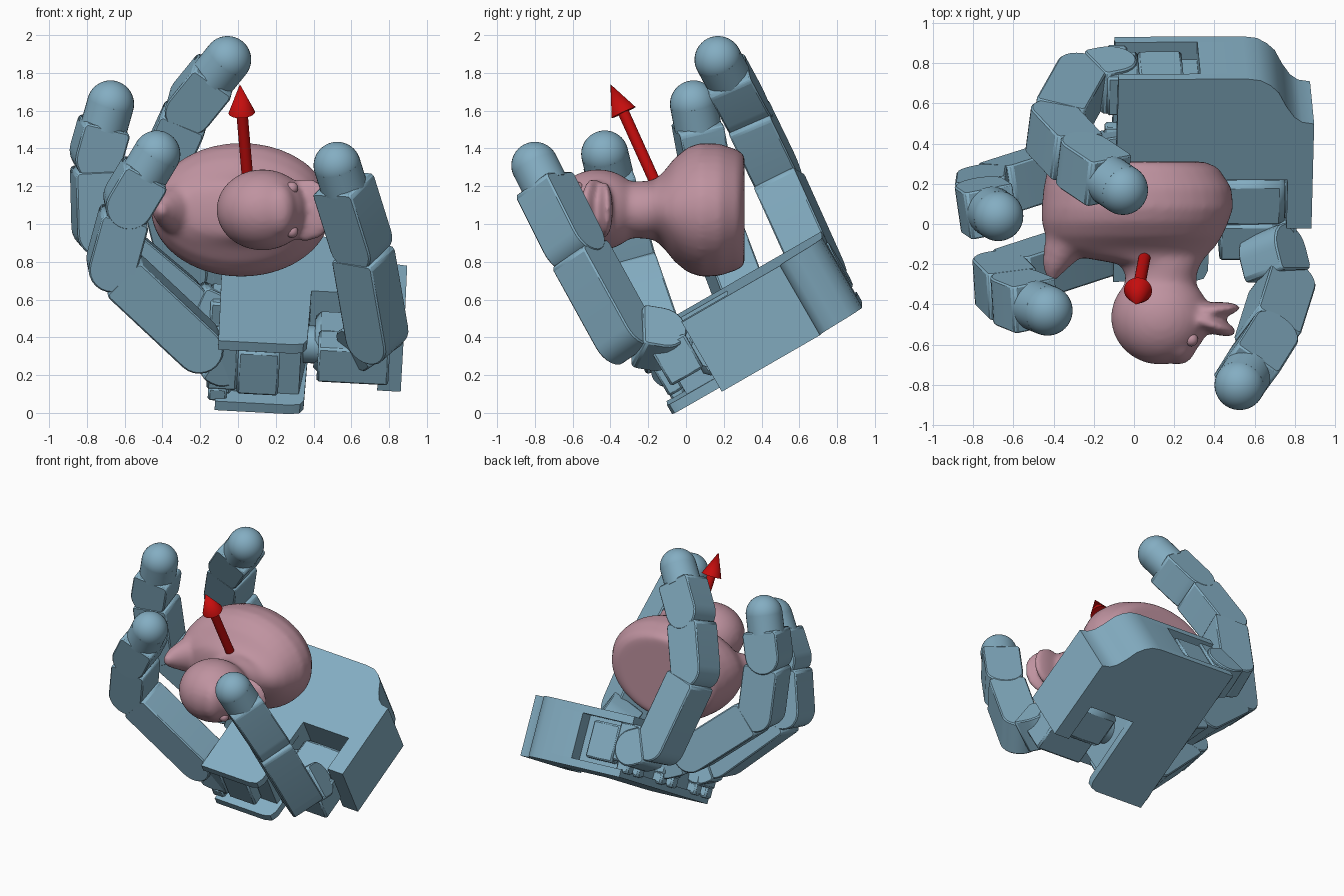
import bpy, bmesh, math
from mathutils import Vector, Matrix

if "Cube" in bpy.data.objects:
    bpy.data.objects.remove(bpy.data.objects["Cube"])
V = Vector


def mat(name, col):
    m = bpy.data.materials.new(name)
    m.diffuse_color = (*col, 1)
    m.use_nodes = True
    m.node_tree.nodes["Principled BSDF"].inputs["Base Color"].default_value = m.diffuse_color
    return m


BLUE = mat("steel_blue", (0.23, 0.42, 0.54))
PINK = mat("dusty_pink", (0.52, 0.29, 0.35))
RED = mat("red", (0.56, 0.004, 0.004))


def make(name, bm, material, matrix=Matrix(), bevel=0, smooth=True):
    bmesh.ops.recalc_face_normals(bm, faces=bm.faces[:])
    me = bpy.data.meshes.new(name)
    bm.to_mesh(me)
    bm.free()
    ob = bpy.data.objects.new(name, me)
    ob.matrix_world = matrix
    me.materials.append(material)
    bpy.context.collection.objects.link(ob)
    if smooth:
        bpy.ops.object.select_all(action='DESELECT')
        ob.select_set(True)
        bpy.context.view_layer.objects.active = ob
        bpy.ops.object.shade_smooth_by_angle(angle=math.radians(32))
    if bevel:
        b = ob.modifiers.new("bevel", 'BEVEL')
        b.width, b.segments, b.limit_method = bevel, 1, 'ANGLE'
    return ob


def prism(name, pts, z0, z1, matrix, material=BLUE, bevel=0):
    bm = bmesh.new()
    f = bm.faces.new([bm.verts.new((x, y, z0)) for x, y in pts])
    r = bmesh.ops.extrude_face_region(bm, geom=[f])
    vs = [e for e in r["geom"] if isinstance(e, bmesh.types.BMVert)]
    bmesh.ops.translate(bm, vec=(0, 0, z1 - z0), verts=vs)
    return make(name, bm, material, matrix, bevel)


def box(name, x0, x1, y0, y1, z0, z1, matrix, bevel=0.012):
    return prism(name, [(x0, y0), (x1, y0), (x1, y1), (x0, y1)], z0, z1, matrix, BLUE, bevel)


def rod(name, a, b, r0, r1, material, seg=32):
    a, b = V(a), V(b)
    bm = bmesh.new()
    bmesh.ops.create_cone(bm, cap_ends=True, segments=seg, radius1=r0, radius2=r1, depth=(b - a).length)
    m = Matrix.Translation((a + b) / 2) @ (b - a).to_track_quat('Z', 'Y').to_matrix().to_4x4()
    return make(name, bm, material, m)


def ball(bm, c, size, rot=Matrix()):
    m = Matrix.Translation(c) @ rot @ Matrix.Diagonal((*size, 1))
    bmesh.ops.create_uvsphere(bm, u_segments=32, v_segments=20, radius=1, matrix=m)


# palm: tilted frame (x = length, y = width, z = normal)
P = Matrix.Translation((-0.015, 0, 0)) @ Matrix.Rotation(math.radians(30), 4, 'X')
P = P @ Matrix.Rotation(math.radians(2.8), 4, 'Y') @ Matrix.Rotation(math.radians(-1.3), 4, 'Z')
shoulder = [(0.87, 0.24), (0.87, 0.84), (0.81, 0.85), (0.77, 0.88), (0.73, 0.94), (0.69, 1.02),
            (0.65, 1.06), (0.60, 1.09), (0.53, 1.10)]
notch = [(0.37, 0.52), (0.745, 0.52), (0.745, 0.24)]
plate = [(-0.11, -0.06), (0.29, -0.06), (0.34, -0.045), (0.36, 0.0)] + notch + shoulder + [(-0.11, 1.10)]
core = [(-0.08, 0.06), (0.33, 0.06)] + notch + shoulder + [(0.30, 1.10), (0.30, 1.0), (-0.08, 1.0)]
prism("palm_back_plate", plate, 0.045, 0.10, P)
prism("palm_front_plate", plate, 0.415, 0.47, P)
prism("palm_core", core, 0.08, 0.44, P)
for i, w in enumerate((-0.03, 0.98)):
    box("palm_motor_%d" % i, 0.0, 0.22, w, w + 0.09, 0.13, 0.39, P)
    box("palm_end_block_%d" % i, -0.14, -0.03, w + 0.01, w + 0.08, 0.12, 0.36, P)
for i, w in enumerate((0.08, 0.53, 0.97)):
    box("finger_socket_%d" % i, -0.16, 0.0, w - 0.11, w + 0.11, 0.15, 0.42, P)
    for k in (-0.07, 0.07):
        box("socket_tab_%d" % i, -0.15, -0.05, w + k - 0.04, w + k + 0.04, 0.08, 0.16, P)


# one finger link: rounded at its joint, extruded along the hinge axis
def link(name, a, b, axis, end, depth=0.127, width=0.24):
    a, b = V(a), V(b)
    u = (b - a).normalized()
    w = (V(axis) - u * V(axis).dot(u)).normalized()
    v = w.cross(u)
    m = Matrix.Translation(a) @ Matrix((u, v, w)).transposed().to_4x4()
    L = (b - a).length - end
    arc = [(-depth * math.sin(t), depth * math.cos(t)) for t in [math.pi * i / 12 for i in range(13)]]
    prof = arc + [(L - 0.02, -depth), (L, -depth * 0.9), (L, depth * 0.9), (L - 0.02, depth)]
    prism(name, prof, -width / 2, width / 2, m, BLUE, 0.008)
    return u


def tip(name, c, u):
    rod(name + "_collar", V(c) - u * 0.13, c, 0.125, 0.125, BLUE)
    bm = bmesh.new()
    ball(bm, c, (0.125,) * 3)
    make(name, bm, BLUE)


def digit(name, pts, axis=None):
    p = [V(q) for q in pts]
    axis = axis or (p[2] - p[1]).cross(p[-1] - p[2])
    for i in range(len(p) - 1):
        last = i == len(p) - 2
        u = link("%s_link_%d" % (name, i), p[i], p[i + 1], axis, 0.11 if last else 0.075)
    tip(name + "_tip", p[-1], u)


digit("far_finger", [(-0.12, 0.72, 0.72), (-0.27, 0.69, 0.79), (-0.40, 0.46, 1.30),
                     (-0.25, 0.30, 1.63), (-0.055, 0.17, 1.87)], V((0.15, 0.88, 0.45)))
digit("middle_finger", [(-0.12, 0.33, 0.52), (-0.30, 0.30, 0.60), (-0.74, 0.16, 0.97),
                        (-0.75, 0.09, 1.37), (-0.675, 0.04, 1.635)])
digit("near_finger", [(-0.10, -0.07, 0.30), (-0.21, -0.13, 0.36), (-0.67, -0.28, 0.79),
                      (-0.58, -0.37, 1.12), (-0.43, -0.43, 1.37)])
digit("thumb", [(0.69, -0.15, 0.39), (0.735, -0.33, 0.42), (0.65, -0.60, 0.91),
                (0.525, -0.80, 1.31)], V((0.55, 0.75, 0.4)))

# thumb motor sitting in the palm notch
box("thumb_motor", 0.40, 0.74, 0.20, 0.46, 0.14, 0.40, P, 0.03)
box("thumb_bracket", 0.42, 0.80, 0.02, 0.22, 0.20, 0.41, P)
rod("thumb_pivot", P @ V((0.34, 0.30, 0.27)), P @ V((0.76, 0.30, 0.27)), 0.10, 0.10, BLUE)

# bath toy lying on its side: up is -y, bill points to +x
bm = bmesh.new()
Z = 1.075
slices = [(0.31, -0.40, 0.35, 0.29), (0.28, -0.43, 0.42, 0.315), (0.18, -0.45, 0.485, 0.35),
          (0.08, -0.46, 0.495, 0.355), (0.01, -0.46, 0.47, 0.332), (-0.06, -0.44, 0.44, 0.275),
          (-0.12, -0.40, 0.40, 0.20), (-0.16, -0.30, 0.36, 0.165), (-0.20, -0.07, 0.33, 0.155),
          (-0.26, -0.04, 0.31, 0.15), (-0.34, -0.06, 0.31, 0.15), (-0.45, 0.0, 0.26, 0.12)]
rings = []
for y, xa, xb, rz in slices:
    rings.append([bm.verts.new(((xa + xb) / 2 + (xb - xa) / 2 * math.cos(t), y, Z + rz * math.sin(t)))
                  for t in [math.tau * i / 40 for i in range(40)]])
for a, b in zip(rings, rings[1:]):
    for i in range(40):
        j = (i + 1) % 40
        bm.faces.new((a[i], a[j], b[j], b[i]))
bm.faces.new(rings[0])
bm.faces.new(rings[-1])
ball(bm, (0.13, -0.465, Z), (0.245, 0.235, 0.215))                                  # head
tail = [((-0.33, -0.08), 0.11), ((-0.36, -0.13), 0.09), ((-0.385, -0.18), 0.07),
        ((-0.40, -0.22), 0.05), ((-0.405, -0.25), 0.035)]
for (x, y), rad in tail:
    ball(bm, (x, y, Z), (rad, rad, rad * 1.2))
ball(bm, (0.38, -0.43, Z), (0.15, 0.04, 0.15), Matrix.Rotation(0.10, 4, 'Z'))       # lower bill
ball(bm, (0.36, -0.49, Z), (0.16, 0.045, 0.17), Matrix.Rotation(-0.35, 4, 'Z'))     # upper bill
ball(bm, (0.22, -0.60, Z), (0.09, 0.10, 0.14))                                      # brow
toy = make("toy_bird", bm, PINK, smooth=False)
r = toy.modifiers.new("fuse", 'REMESH')
r.mode, r.voxel_size, r.use_smooth_shade = 'VOXEL', 0.016, True
s = toy.modifiers.new("soften", 'SMOOTH')
s.factor, s.iterations = 0.5, 12
for side in (-1, 1):
    bm = bmesh.new()
    ball(bm, (0.285, -0.575, Z + side * 0.115), (0.033, 0.033, 0.033))
    make("toy_eye", bm, PINK)

# direction arrow
rod("arrow_shaft", (0.065, -0.10, 1.08), (0.02, -0.335, 1.60), 0.03, 0.03, RED)
rod("arrow_head", (0.02, -0.33, 1.59), (0.01, -0.40, 1.74), 0.07, 0.0, RED)
